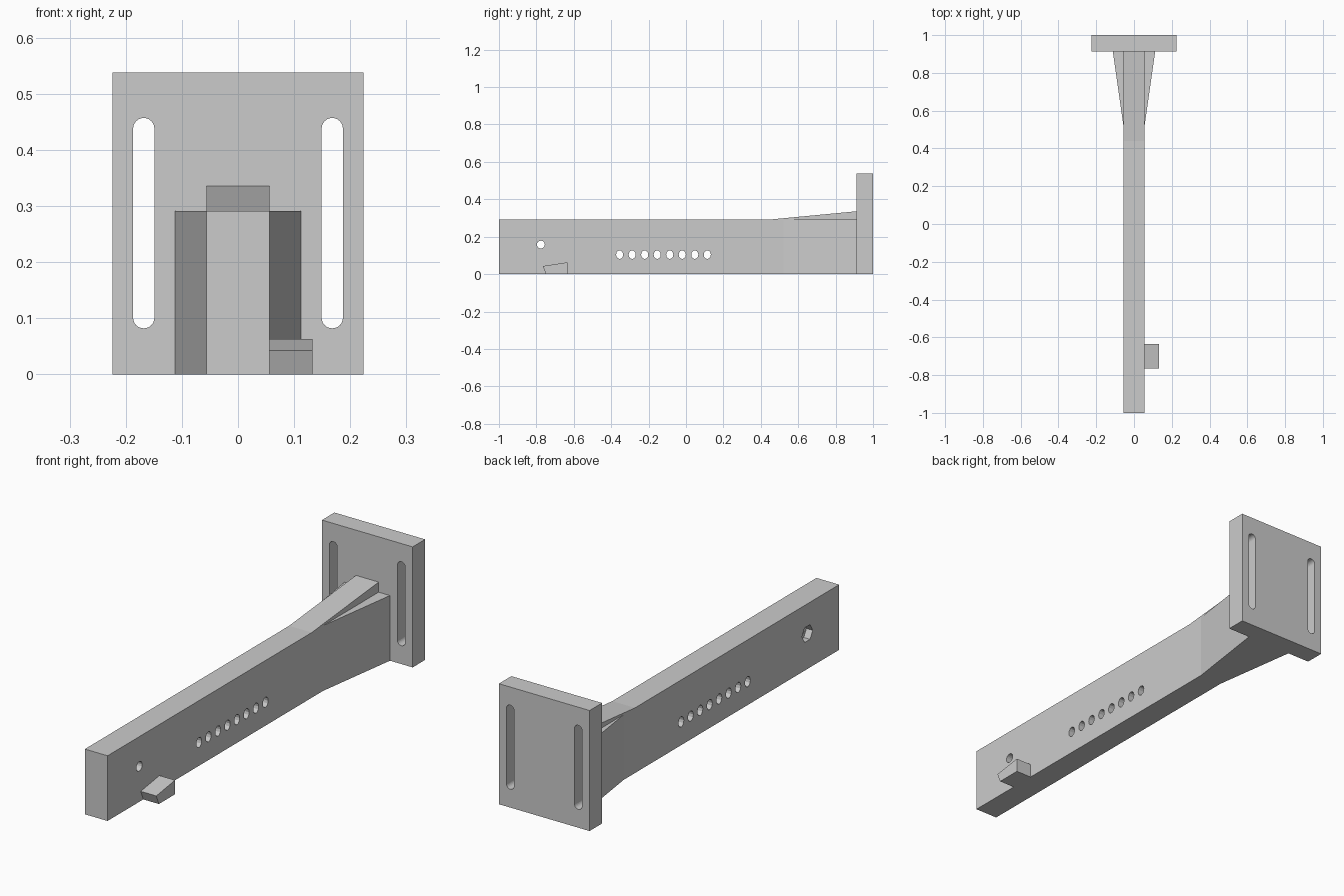
import bpy, bmesh, math
from mathutils import Vector

if "Cube" in bpy.data.objects:
    bpy.data.objects.remove(bpy.data.objects["Cube"])

# One plain grey plastic
GREY = (0.6, 0.6, 0.6, 1)
grey = bpy.data.materials.new("grey plastic")
grey.use_nodes = True
grey.diffuse_color = GREY
grey.node_tree.nodes["Principled BSDF"].inputs["Base Color"].default_value = GREY


def prism(name, outline, depth):
    """Extrude a closed 3D outline along a depth vector."""
    bm = bmesh.new()
    face = bm.faces.new([bm.verts.new(p) for p in outline])
    ext = bmesh.ops.extrude_face_region(bm, geom=[face])
    moved = [g for g in ext["geom"] if isinstance(g, bmesh.types.BMVert)]
    bmesh.ops.translate(bm, vec=Vector(depth), verts=moved)
    bmesh.ops.recalc_face_normals(bm, faces=bm.faces)
    mesh = bpy.data.meshes.new(name)
    bm.to_mesh(mesh)
    bm.free()
    mesh.materials.append(grey)
    obj = bpy.data.objects.new(name, mesh)
    bpy.context.collection.objects.link(obj)
    return obj


def ring(y, z, ry, rz, sides, x, turn=0):
    """Polygon in the side plane at a given x."""
    angles = [turn + math.tau * i / sides for i in range(sides)]
    return [(x, y + ry * math.cos(a), z + rz * math.sin(a)) for a in angles]


def cut(target, cutters):
    for c in cutters:
        mod = target.modifiers.new(c.name, "BOOLEAN")
        mod.operation = "DIFFERENCE"
        mod.solver = "EXACT"
        mod.object = c
    bpy.context.view_layer.update()
    graph = bpy.context.evaluated_depsgraph_get()
    result = bpy.data.meshes.new_from_object(target.evaluated_get(graph))
    target.modifiers.clear()
    target.data = result
    for c in cutters:
        bpy.data.objects.remove(c)


W, H = 0.056, 0.291        # arm half width and height
PLATE_Y, PLATE_W, PLATE_H = 0.912, 0.224, 0.538

# Arm with a raised wedge on top, running into the plate
arm = prism("arm", [(-W, -1, 0), (-W, PLATE_Y, 0), (-W, PLATE_Y, 0.336),
                    (-W, 0.44, H), (-W, -1, H)], (2 * W, 0, 0))

# Row of adjustment holes, a bolt hole and its hexagonal nut pocket
holes = [prism("row_hole", ring(-0.355 + 0.067 * i, 0.104, 0.019, 0.023, 12, -0.2),
               (0.4, 0, 0)) for i in range(8)]
holes.append(prism("bolt_hole", ring(-0.776, 0.158, 0.021, 0.021, 16, -0.2), (0.4, 0, 0)))
holes.append(prism("nut_pocket", ring(-0.776, 0.158, 0.038, 0.038, 6, -0.2), (0.175, 0, 0)))
cut(arm, holes)

# Side gussets that flare towards the plate
for side, s in (("left", 1), ("right", -1)):
    prism(side + "_gusset", [(s * W, 0.52, 0), (s * 0.112, PLATE_Y, 0), (s * W, PLATE_Y, 0)],
          (0, 0, H))

# Mounting plate with two vertical round-ended slots
plate = prism("mounting_plate", [(-PLATE_W, PLATE_Y, 0), (PLATE_W, PLATE_Y, 0),
                                 (PLATE_W, PLATE_Y, PLATE_H), (-PLATE_W, PLATE_Y, PLATE_H)],
              (0, 1 - PLATE_Y, 0))
slots = []
R = 0.019
for s in (1, -1):
    outline = []
    for i in range(26):
        top = i < 13
        a = math.pi * (i if top else i - 1) / 12
        outline.append((s * 0.168 + R * math.cos(a), 0.8,
                        (0.438 if top else 0.101) + R * math.sin(a)))
    slots.append(prism("slot", outline, (0, 0.4, 0)))
cut(plate, slots)

# Small tapered tab low on the left side
prism("side_tab", [(W, -0.766, 0.043), (W, -0.748, 0), (W, -0.634, 0), (W, -0.634, 0.063)],
      (0.077, 0, 0))
